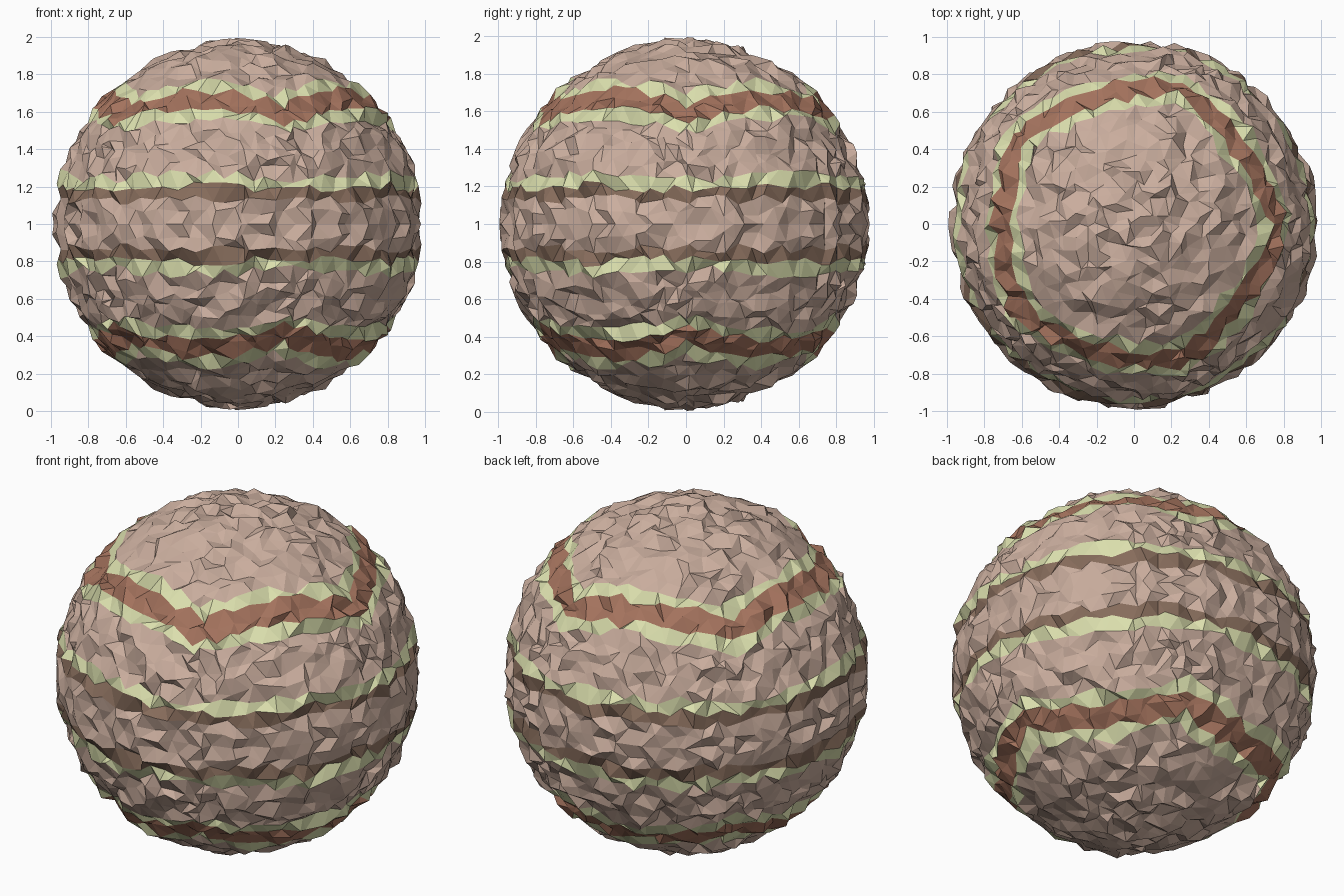
import bpy
import bmesh
import random
from mathutils import Vector

random.seed(7)
if "Cube" in bpy.data.objects:
    bpy.data.objects.remove(bpy.data.objects["Cube"])

RADIUS = 0.97
JITTER = 0.027


def material(name, rgb):
    mat = bpy.data.materials.new(name)
    mat.use_nodes = True
    colour = (*rgb, 1.0)
    mat.diffuse_color = colour
    mat.node_tree.nodes["Principled BSDF"].inputs["Base Color"].default_value = colour
    return mat


materials = [
    material("tan rock", (0.59, 0.42, 0.34)),
    material("pale green", (0.71, 0.74, 0.42)),
    material("red brown", (0.37, 0.17, 0.11)),
    material("dark brown", (0.24, 0.15, 0.105)),
]
TAN, GREEN, RED, DARK = range(4)

# Face rows counted from the pole that carry a stripe colour
stripe_rows = {11: GREEN, 12: RED, 13: RED, 14: GREEN, 20: GREEN, 21: DARK}

# Upper half of a faceted sphere
bm = bmesh.new()
bmesh.ops.create_icosphere(bm, subdivisions=5, radius=RADIUS)
lower = [v for v in bm.verts if v.co.z < -0.001]
bmesh.ops.delete(bm, geom=lower, context='VERTS')

# Number the vertex rings outward from the pole
pole = max(bm.verts, key=lambda v: v.co.z)
ring = {pole: 0}
frontier = [pole]
while frontier:
    following = []
    for vert in frontier:
        for edge in vert.link_edges:
            other = edge.other_vert(vert)
            if other not in ring:
                ring[other] = ring[vert] + 1
                following.append(other)
    frontier = following

# Colour the stripes by row
for face in bm.faces:
    row = min(ring[v] for v in face.verts)
    face.material_index = stripe_rows.get(row, TAN)
    face.smooth = False

# Roughen the surface, keeping the equator level for mirroring
for vert in bm.verts:
    on_equator = abs(vert.co.z) < 0.001
    vert.co += Vector([random.uniform(-JITTER, JITTER) for _ in range(3)])
    if on_equator:
        vert.co.z = 0.0

mesh = bpy.data.meshes.new("rocky_globe")
bm.to_mesh(mesh)
bm.free()
for mat in materials:
    mesh.materials.append(mat)

globe = bpy.data.objects.new("rocky_globe", mesh)
globe.location.z = 1.0
bpy.context.collection.objects.link(globe)

# Lower half mirrors the upper half
mirror = globe.modifiers.new("mirror_lower_half", 'MIRROR')
mirror.use_axis = (False, False, True)
mirror.use_clip = True
